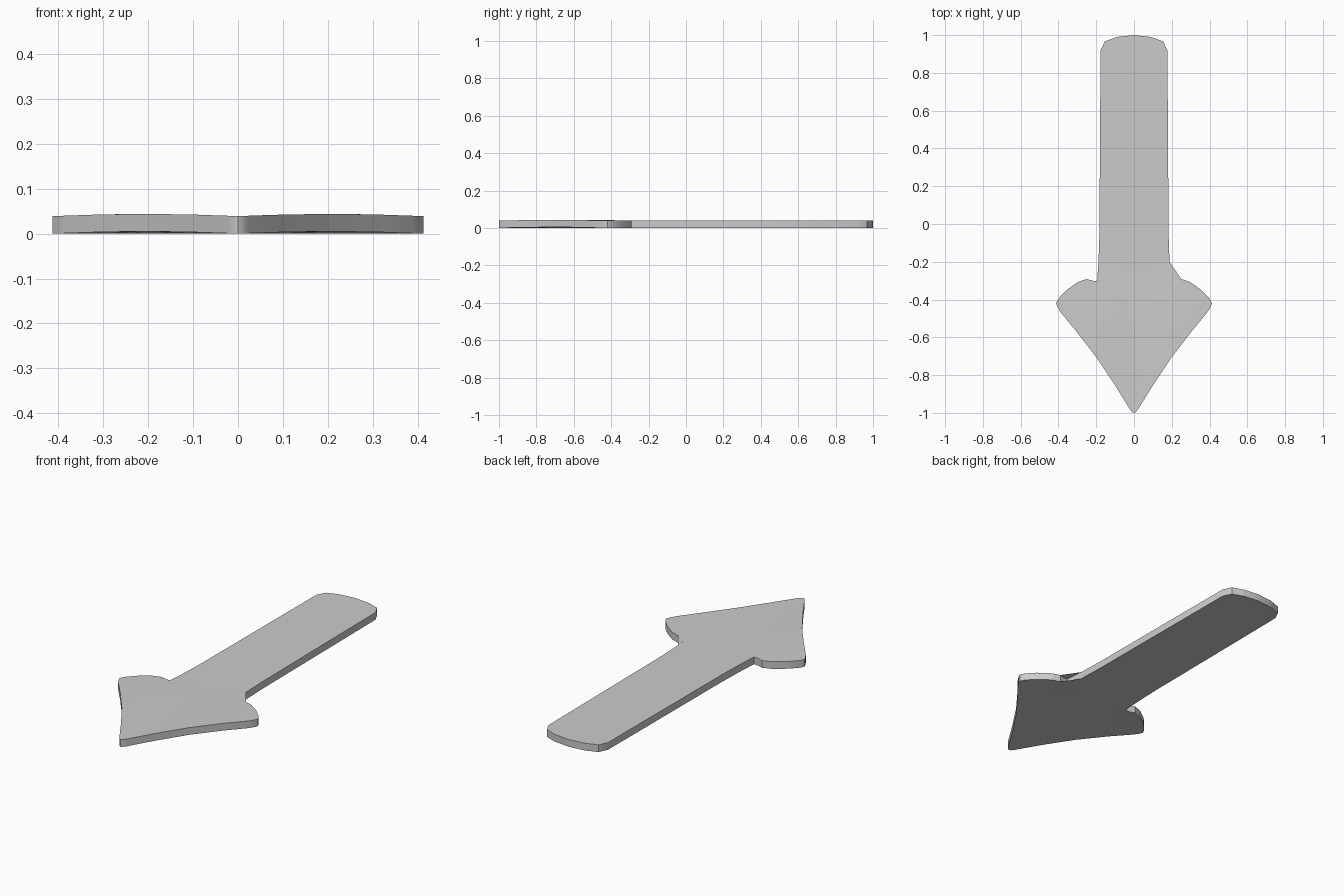
import bpy, bmesh, math
from mathutils import Vector

if "Cube" in bpy.data.objects:
    bpy.data.objects.remove(bpy.data.objects["Cube"])

THICK = 0.039
BULGE = 0.005

# right half of the arrow outline, from tip to tail
half = [(0, -1), (0.01, -0.995), (0.022, -0.98), (0.1, -0.855), (0.2, -0.705),
        (0.3, -0.575), (0.39, -0.465), (0.405, -0.44), (0.413, -0.42),
        (0.40, -0.395), (0.36, -0.353), (0.33, -0.33), (0.295, -0.306),
        (0.25, -0.291), (0.222, -0.3), (0.195, -0.302), (0.188, -0.2),
        (0.183, -0.05), (0.181, 0.3), (0.177, 0.92), (0.154, 0.967),
        (0.09, 0.99), (0, 1)]
outline = half + [(-x, y) for x, y in reversed(half[1:-1])]

bm = bmesh.new()
bm.faces.new([bm.verts.new((x, y, 0)) for x, y in outline])
bmesh.ops.triangulate(bm, faces=bm.faces[:])


# cut the sheet into strips so the head can bow gently
def cut(co, normal):
    bmesh.ops.bisect_plane(bm, geom=bm.verts[:] + bm.edges[:] + bm.faces[:],
                           dist=1e-5, plane_co=co, plane_no=normal)


for i in range(-3, 4):
    cut((i * 0.1, 0, 0), (1, 0, 0))
for y in (-0.85, -0.7, -0.55, -0.42, -0.3):
    cut((0, y, 0), (0, 1, 0))

# each wing of the head rises slightly towards its middle
for v in bm.verts:
    fade = min(1, max(0, (-0.28 - v.co.y) / 0.2))
    v.co.z = BULGE * fade * math.sin(math.pi * min(1, abs(v.co.x) / 0.413))

# thickness
bmesh.ops.recalc_face_normals(bm, faces=bm.faces[:])
ext = bmesh.ops.extrude_face_region(bm, geom=bm.faces[:])
for v in ext["geom"]:
    if isinstance(v, bmesh.types.BMVert):
        v.co += Vector((0, 0, THICK))
# close the underside if the extrusion removed it
bmesh.ops.holes_fill(bm, edges=[e for e in bm.edges if e.is_boundary], sides=0)
bmesh.ops.recalc_face_normals(bm, faces=bm.faces[:])

mesh = bpy.data.meshes.new("arrow")
bm.to_mesh(mesh)
bm.free()
arrow = bpy.data.objects.new("arrow", mesh)
bpy.context.collection.objects.link(arrow)
bpy.context.view_layer.objects.active = arrow
arrow.select_set(True)
bpy.ops.object.shade_smooth_by_angle(angle=math.radians(30))
